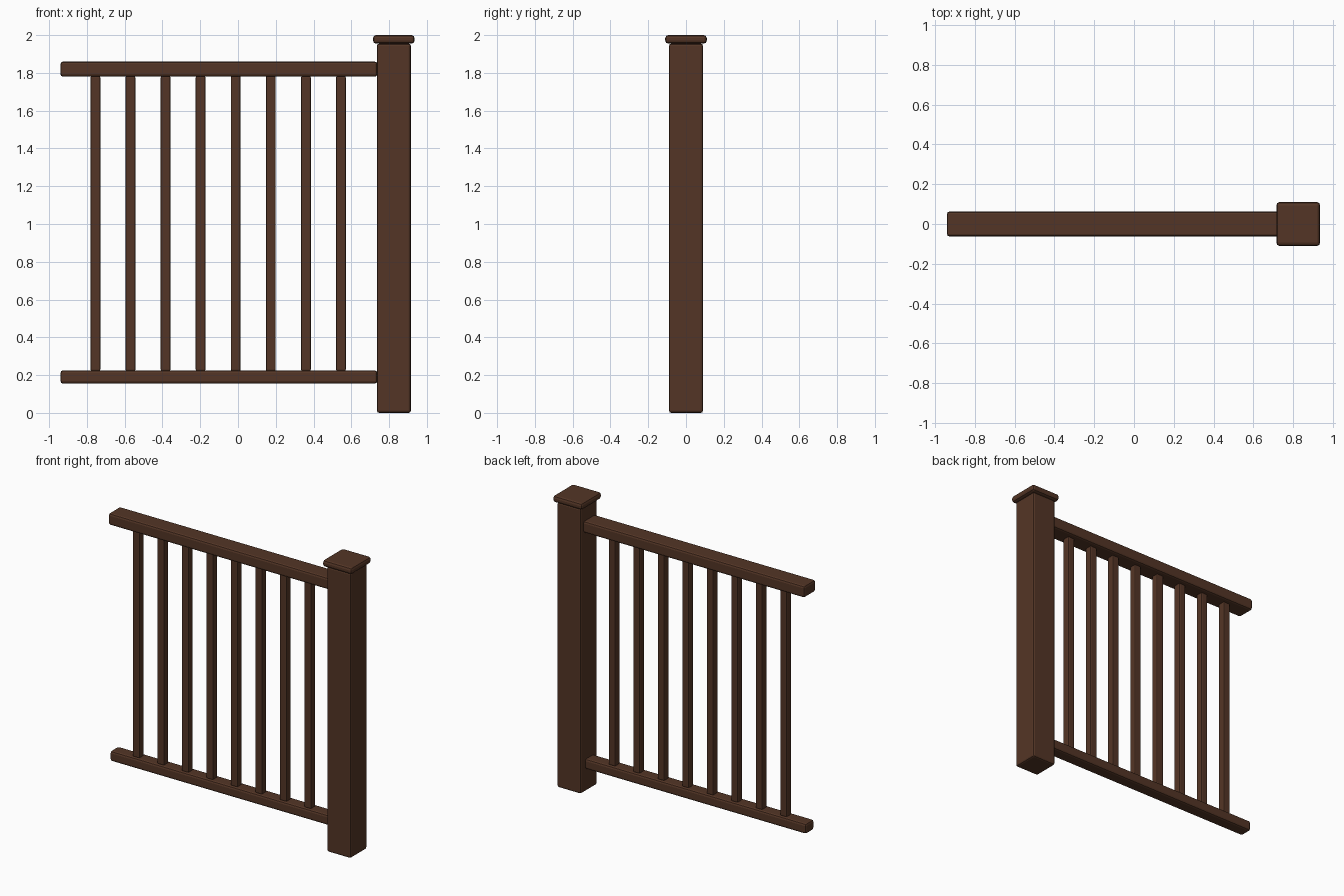
import bpy
import bmesh
from mathutils import Vector

cube = bpy.data.objects.get("Cube")
if cube:
    bpy.data.objects.remove(cube, do_unlink=True)

# One dark stained wood colour
wood = bpy.data.materials.new("dark_brown_wood")
wood.use_nodes = True
wood.diffuse_color = (0.088, 0.036, 0.019, 1)
wood.node_tree.nodes["Principled BSDF"].inputs["Base Color"].default_value = wood.diffuse_color


def timber(name, low, high, bevel, segments=2):
    """Box between two corners with softened edges."""
    low, high = Vector(low), Vector(high)
    bm = bmesh.new()
    bmesh.ops.create_cube(bm, size=1)
    bmesh.ops.scale(bm, vec=high - low, verts=bm.verts)
    bmesh.ops.bevel(bm, geom=bm.edges[:], offset=bevel, segments=segments,
                    profile=0.5, affect='EDGES', clamp_overlap=True)
    mesh = bpy.data.meshes.new(name)
    bm.to_mesh(mesh)
    bm.free()
    mesh.materials.append(wood)
    obj = bpy.data.objects.new(name, mesh)
    obj.location = (low + high) / 2
    bpy.context.collection.objects.link(obj)
    return obj


# Newel post with its cap
timber("post", (0.735, -0.09, 0), (0.915, 0.09, 1.955), 0.012)
timber("post_cap", (0.715, -0.11, 1.955), (0.935, 0.11, 2), 0.016)

# Rails, running into the side of the post
timber("top_rail", (-0.94, -0.063, 1.78), (0.738, 0.063, 1.86), 0.014)
timber("bottom_rail", (-0.94, -0.045, 0.155), (0.738, 0.045, 0.225), 0.014)

# Evenly spaced balusters
count, first, last, half = 8, -0.755, 0.545, 0.026
for i in range(count):
    x = first + (last - first) * i / (count - 1)
    timber(f"baluster_{i + 1}", (x - half, -half, 0.222), (x + half, half, 1.783), 0.008)
